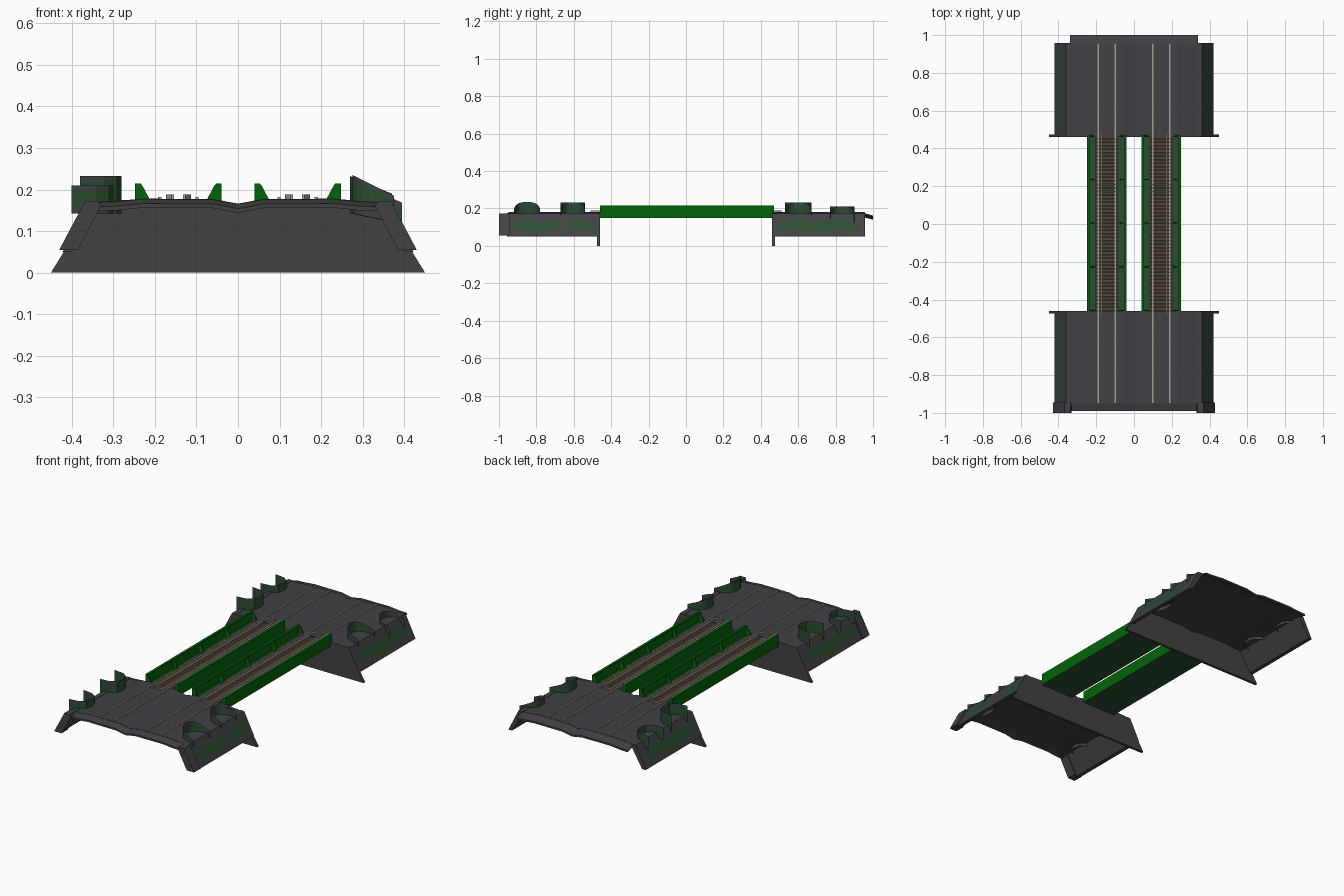
import bpy, bmesh, math

if "Cube" in bpy.data.objects:
    bpy.data.objects.remove(bpy.data.objects["Cube"])


def mat(name, c):
    m = bpy.data.materials.new(name)
    m.diffuse_color = (*c, 1)
    m.use_nodes = True
    m.node_tree.nodes["Principled BSDF"].inputs["Base Color"].default_value = m.diffuse_color
    return m


STONE = mat("dark grey stone", (0.054, 0.052, 0.060))
GREEN = mat("girder green", (0.001, 0.125, 0.003))
MOSS = mat("moss green", (0.024, 0.074, 0.030))
TIE = mat("tie brown", (0.095, 0.060, 0.046))
RAIL = mat("rail tan", (0.42, 0.34, 0.28))


def mesh(name, verts, faces, *mats):
    me = bpy.data.meshes.new(name)
    me.from_pydata(verts, [], faces)
    for m in mats:
        me.materials.append(m)
    ob = bpy.data.objects.new(name, me)
    bpy.context.collection.objects.link(ob)
    return ob


def prism(name, prof, y0, y1, *mats):
    """Extrude an x-z outline along y."""
    n = len(prof)
    v = [(x, y, z) for y in (y0, y1) for x, z in prof]
    f = [(i, (i + 1) % n, n + (i + 1) % n, n + i) for i in range(n)]
    f += [tuple(range(n))[::-1], tuple(range(n, 2 * n))]
    ob = mesh(name, v, f, *mats)
    bm = bmesh.new()
    bm.from_mesh(ob.data)
    bmesh.ops.recalc_face_normals(bm, faces=bm.faces)
    bm.to_mesh(ob.data)
    bm.free()
    return ob


def boxes(name, items, m):
    """Many axis-aligned boxes (x0,x1,y0,y1,z0,z1) in one object."""
    v, f = [], []
    for x0, x1, y0, y1, z0, z1 in items:
        b = len(v)
        v += [(x, y, z) for z in (z0, z1) for x, y in ((x0, y0), (x1, y0), (x1, y1), (x0, y1))]
        f += [tuple(b + i for i in q) for q in ((3, 2, 1, 0), (4, 5, 6, 7), (0, 1, 5, 4),
                                               (1, 2, 6, 5), (2, 3, 7, 6), (3, 0, 4, 7))]
    return mesh(name, v, f, m)


# Deck cross-section with a shallow drain between the two track beds
half = [(0.0, 0.166), (0.06, 0.177), (0.23, 0.178), (0.29, 0.172), (0.34, 0.170)]
top = [(-x, z) for x, z in half[:0:-1]] + half
deck = top + [(x, z - 0.012) for x, z in top[::-1]]

for s in (-1, 1):
    end = "front" if s < 0 else "back"
    # Abutment wall facing the gap
    prism(end + "_abutment", [(-0.45, 0), (0.45, 0), (0.345, 0.17), (0.25, 0.176), (0.06, 0.174),
                              (0, 0.162), (-0.06, 0.174), (-0.25, 0.176), (-0.345, 0.17)],
          s * 0.46, s * 0.475, STONE)
    prism(end + "_deck", deck, s * 0.46, s * 0.95, STONE)
    # Deck lip that drops at the outer end
    n = len(top)
    drop, ye = (0.012, -0.99) if s < 0 else (0.016, 1.0)
    mesh(end + "_deck_lip",
         [(x, s * 0.945, z) for x, z in top] + [(x, ye, z - drop) for x, z in top]
         + [(x, s * 0.945, z - 0.012) for x, z in top] + [(x, ye, z - drop - 0.01) for x, z in top],
         [q if s > 0 else q[::-1] for i in range(n - 1) for q in (
             (i, i + 1, n + i + 1, n + i),
             (2 * n + i, 3 * n + i, 3 * n + i + 1, 2 * n + i + 1),
             (n + i, n + i + 1, 3 * n + i + 1, 3 * n + i))], STONE)
    for k in (-1, 1):
        side = "left" if k < 0 else "right"
        # Sloping embankment slab
        prism(f"{end}_{side}_slope", [(k * 0.335, 0.172), (k * 0.36, 0.172), (k * 0.422, 0.05),
                                      (k * 0.40, 0.05), (k * 0.335, 0.158)], s * 0.46, s * 0.957, STONE)
        # Wing end block, front end only
        if s < 0:
            prism(f"{side}_end_block", [(k * 0.335, 0.172), (k * 0.368, 0.172), (k * 0.43, 0.055),
                                        (k * 0.385, 0.055), (k * 0.33, 0.16)], -1.0, -0.945, STONE)
        # Moss patches lying on the slope
        spans = [(0.49, 0.92)] if s * k > 0 or k < 0 else [(0.48, 0.64), (0.68, 0.925)]
        for j, (a, b) in enumerate(spans):
            v, m = [], 40
            for i in range(m):
                t = i * math.tau / m
                c, d = math.cos(t), math.sin(t)
                u = math.copysign(abs(c) ** 0.5, c)
                w = 0.110 + 0.029 * math.copysign(abs(d) ** 0.6, d) * (0.9 + 0.1 * math.sin(7 * t))
                v.append((k * (0.362 + (0.172 - w) * 0.508), s * ((a + b) / 2 + (b - a) / 2 * u), w))
            ring = tuple(range(m))
            mesh(f"{end}_{side}_moss_{j}", v, [ring if s * k > 0 else ring[::-1]], MOSS)

# Upright curved shelter walls, open toward the outside
# (side, centre y, half length, inner x, outer x, top inner, top outer, segments)
shelters = [(1, -0.85, 0.07, 0.275, 0.375, 0.235, 0.185, 12), (1, -0.605, 0.065, 0.27, 0.37, 0.232, 0.190, 12),
            (1, 0.60, 0.07, 0.27, 0.37, 0.232, 0.190, 12), (1, 0.835, 0.065, 0.30, 0.395, 0.212, 0.168, 12),
            (-1, -0.85, 0.065, 0.30, 0.40, 0.210, 0.210, 6), (-1, -0.605, 0.065, 0.28, 0.38, 0.233, 0.233, 6),
            (-1, 0.60, 0.07, 0.28, 0.38, 0.233, 0.233, 6), (-1, 0.835, 0.065, 0.30, 0.40, 0.210, 0.210, 6)]
for j, (k, cy, hl, xi, xo, zi, zo, seg) in enumerate(shelters):
    v, f = [], []
    for i in range(seg + 1):
        t = math.pi * i / seg
        r = 1 - max(0, math.sin(t)) ** 0.8
        x, zt = xi + (xo - xi) * r, zi + (zo - zi) * r
        zb = 0.142 - (0.02 * r if k > 0 else 0)
        u = math.copysign(abs(math.cos(t)) ** 0.8, math.cos(t))
        v += [(k * x, cy - hl * u, z) for z in (zb, zb + 0.02, zt - 0.012, zt)]
    for i in range(seg):
        f += [(4 * i + q, 4 * i + 4 + q, 4 * i + 5 + q, 4 * i + 1 + q) for q in range(3)]
    ob = mesh(f"shelter_wall_{j}", v, f, STONE, MOSS)
    for i, p in enumerate(ob.data.polygons):
        p.material_index = 1 if i % 3 == 1 else 0

# Two girder spans and their tracks
Y0, Y1 = -0.46, 0.47
for k in (-1, 1):
    side = "left" if k < 0 else "right"
    c = k * 0.1435
    prism(side + "_girder_floor", [(c - 0.1035, 0.15), (c + 0.1035, 0.15), (c + 0.1035, 0.157),
                                   (c - 0.1035, 0.157)], Y0, Y1, MOSS)
    for e in (-1, 1):
        prism(f"{side}_girder_wall_{e}", [(c + e * 0.104, 0.152), (c + e * 0.104, 0.215), (c + e * 0.090, 0.215),
                                          (c + e * 0.090, 0.21), (c + e * 0.097, 0.208), (c + e * 0.097, 0.152)],
              Y0, Y1, GREEN)
        # Triangular stiffeners
        for i in range(5):
            y = Y0 + (Y1 - Y0 - 0.006) * i / 4
            prism(f"{side}_stiffener_{e}_{i}", [(c + e * 0.099, 0.156), (c + e * 0.099, 0.212),
                                                (c + e * 0.088, 0.212), (c + e * 0.07, 0.178),
                                                (c + e * 0.066, 0.156)], y, y + 0.006, GREEN)
    # Cross ties
    N = 50
    boxes(side + "_ties", [(c - 0.06, c + 0.06, Y0 + (i + 0.06) * 0.93 / N, Y0 + (i + 0.9) * 0.93 / N,
                            0.157, 0.174) for i in range(N)], TIE)
    # Running rails, full length
    boxes(side + "_rails", [(c + e * 0.045 - 0.004, c + e * 0.045 + 0.004, -0.948, 0.958, 0.172, 0.1815)
                            for e in (-1, 1)], RAIL)
    # Guard rails between them, bent inward at both ends
    for e in (-1, 1):
        path = [(0.014, -0.51), (0.027, -0.48), (0.027, 0.48), (0.014, 0.51)]
        v = [(c + e * (x + d), y, z) for x, y in path
             for d, z in ((-0.003, 0.172), (0.003, 0.172), (0.003, 0.188), (-0.003, 0.188))]
        f = [(4 * i + q, 4 * i + (q + 1) % 4, 4 * i + 4 + (q + 1) % 4, 4 * i + 4 + q)
             for i in range(3) for q in range(4)] + [(3, 2, 1, 0), (12, 13, 14, 15)]
        mesh(f"{side}_guard_rail_{e}", v, [q[::-1] if e > 0 else q for q in f], RAIL)
